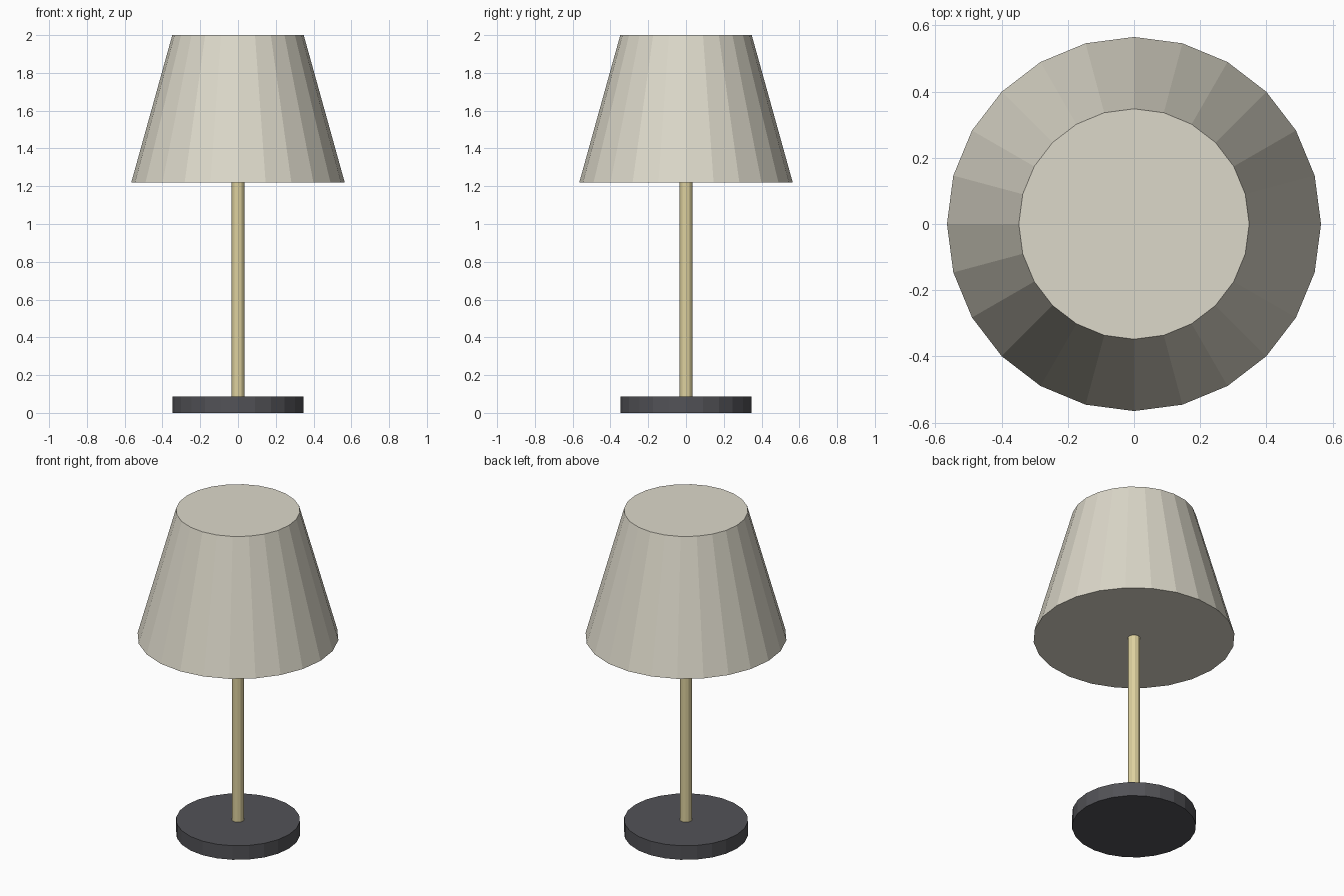
import bpy

# Remove the default cube
cube = bpy.data.objects.get("Cube")
if cube:
    bpy.data.objects.remove(cube, do_unlink=True)


def make_material(name, color):
    mat = bpy.data.materials.new(name)
    mat.use_nodes = True
    mat.diffuse_color = color
    mat.node_tree.nodes["Principled BSDF"].inputs["Base Color"].default_value = color
    return mat


def add_part(name, sides, bottom_radius, top_radius, z_low, z_high, mat):
    """Flat-shaded, capped upright cone section."""
    bpy.ops.mesh.primitive_cone_add(
        vertices=sides, radius1=bottom_radius, radius2=top_radius,
        depth=z_high - z_low, location=(0, 0, (z_low + z_high) / 2))
    part = bpy.context.object
    part.name = part.data.name = name
    part.data.materials.append(mat)
    return part


cream = make_material("cream fabric", (0.72, 0.69, 0.59, 1))
brass = make_material("pale brass", (0.72, 0.63, 0.34, 1))
charcoal = make_material("charcoal metal", (0.085, 0.085, 0.095, 1))

# Disc base, slim pole and closed tapered shade
add_part("base", 24, 0.348, 0.348, 0, 0.087, charcoal)
add_part("pole", 12, 0.035, 0.035, 0.087, 1.26, brass)
add_part("shade", 24, 0.565, 0.348, 1.22, 2.0, cream)
